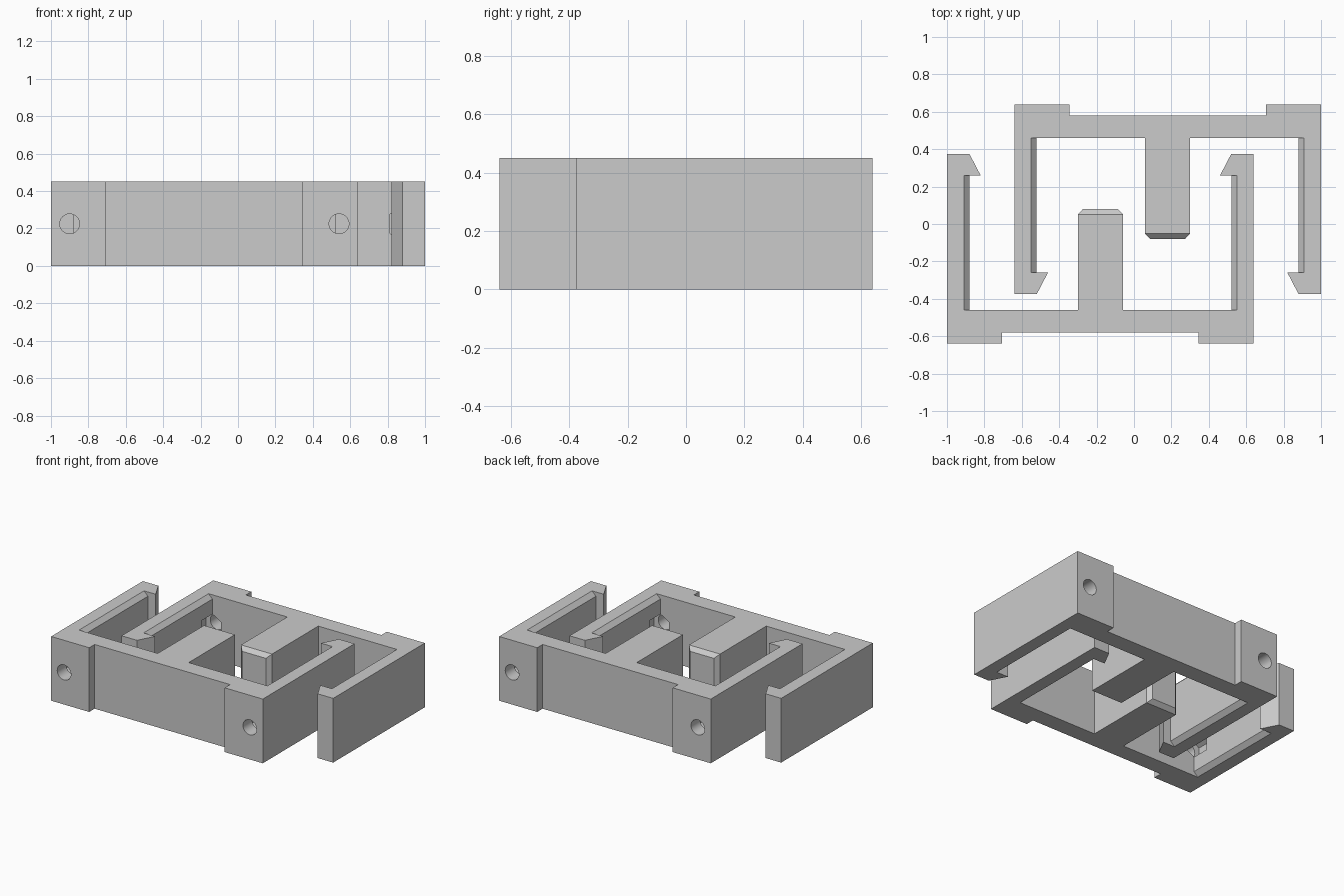
import bpy, bmesh, math
from mathutils import Matrix, Vector

if "Cube" in bpy.data.objects:
    bpy.data.objects.remove(bpy.data.objects["Cube"])

H = 0.45        # height of both clips
CX = -0.18      # centre line of the front clip
MID = H / 2

grey = bpy.data.materials.new("light_grey")
grey.diffuse_color = (0.6, 0.6, 0.6, 1)
grey.use_nodes = True
grey.node_tree.nodes["Principled BSDF"].inputs["Base Color"].default_value = grey.diffuse_color


def prism(name, points, lo, hi, axis):
    """Extrude a 2D profile along z (profile x, y) or along y (profile x, z)."""
    def place(p, t):
        return (p[0], p[1], t) if axis == "z" else (p[0], t, p[1])
    bm = bmesh.new()
    bottom = [bm.verts.new(place(p, lo)) for p in points]
    top = [bm.verts.new(place(p, hi)) for p in points]
    n = len(points)
    bm.faces.new(bottom)
    bm.faces.new(top)
    for i in range(n):
        j = (i + 1) % n
        bm.faces.new((bottom[i], bottom[j], top[j], top[i]))
    bmesh.ops.recalc_face_normals(bm, faces=bm.faces)
    return finish(name, bm)


def finish(name, bm):
    mesh = bpy.data.meshes.new(name)
    bm.to_mesh(mesh)
    bm.free()
    mesh.materials.append(grey)
    ob = bpy.data.objects.new(name, mesh)
    bpy.context.collection.objects.link(ob)
    return ob


def combine(target, tool, operation):
    """Apply a boolean and remove the tool."""
    mod = target.modifiers.new("join_or_cut", "BOOLEAN")
    mod.operation = operation
    mod.solver = "EXACT"
    mod.object = tool
    bpy.context.view_layer.objects.active = target
    bpy.ops.object.modifier_apply(modifier=mod.name)
    bpy.data.objects.remove(tool, do_unlink=True)


def ngon(cx, cz, r, n):
    return [(cx + r * math.sin(2 * math.pi * k / n),
             cz + r * math.cos(2 * math.pi * k / n)) for k in range(n)]


# Clip body: raised feet, arms with hooks, back wall and tongue
half = [(0.525, -0.58), (0.525, -0.64), (0.82, -0.64), (0.82, 0.375),
        (0.70, 0.375), (0.64, 0.26), (0.73, 0.26), (0.73, -0.46),
        (0.12, -0.46), (0.12, 0.052)]
outline = [(CX + x, y) for x, y in half]
outline += [(CX - x, y) for x, y in reversed(half)]
clip = prism("front_clip", outline, 0, H, "z")

# Tongue tip: chamfered on all four sides
bm = bmesh.new()
c = 0.027
rings = []
for y, inset in ((0.03, 0), (0.052, 0), (0.08, c)):
    w, z0, z1 = 0.12 - inset, inset, H - inset
    rings.append([bm.verts.new((CX + sx * w, y, z)) for sx, z in
                  ((-1, z0), (1, z0), (1, z1), (-1, z1))])
for a, b in zip(rings, rings[1:]):
    for i in range(4):
        j = (i + 1) % 4
        bm.faces.new((a[i], a[j], b[j], b[i]))
bm.faces.new(rings[0])
bm.faces.new(rings[-1])
bmesh.ops.recalc_face_normals(bm, faces=bm.faces)
combine(clip, finish("tongue_tip", bm), "UNION")

for s in (-1, 1):
    # Bevelled thickening along the inside of each arm
    rail = [(CX + s * x, z) for x, z in
            ((0.76, 0.0), (0.73, 0.0), (0.70, 0.03),
             (0.70, H - 0.03), (0.73, H), (0.76, H))]
    combine(clip, prism("arm_rail", rail, -0.47, 0.27, "y"), "UNION")

for s in (-1, 1):
    # Screw hole through the foot and hexagonal nut pocket behind it
    x = CX + s * 0.72
    combine(clip, prism("nut_pocket_cutter", ngon(x, MID, 0.088 / math.cos(math.pi / 6), 6),
                        -0.54, -0.34, "y"), "DIFFERENCE")
    combine(clip, prism("screw_hole_cutter", ngon(x, MID, 0.053, 32),
                        -0.70, -0.50, "y"), "DIFFERENCE")

bpy.ops.object.select_all(action="DESELECT")
clip.select_set(True)
bpy.context.view_layer.objects.active = clip
bpy.ops.object.shade_smooth_by_angle(angle=math.radians(25))

# Matching clip, turned half a revolution so the arms interlock
back = clip.copy()
back.data = clip.data.copy()
back.name = "back_clip"
back.data.transform(Matrix.Rotation(math.pi, 4, "Z"))
bpy.context.collection.objects.link(back)
